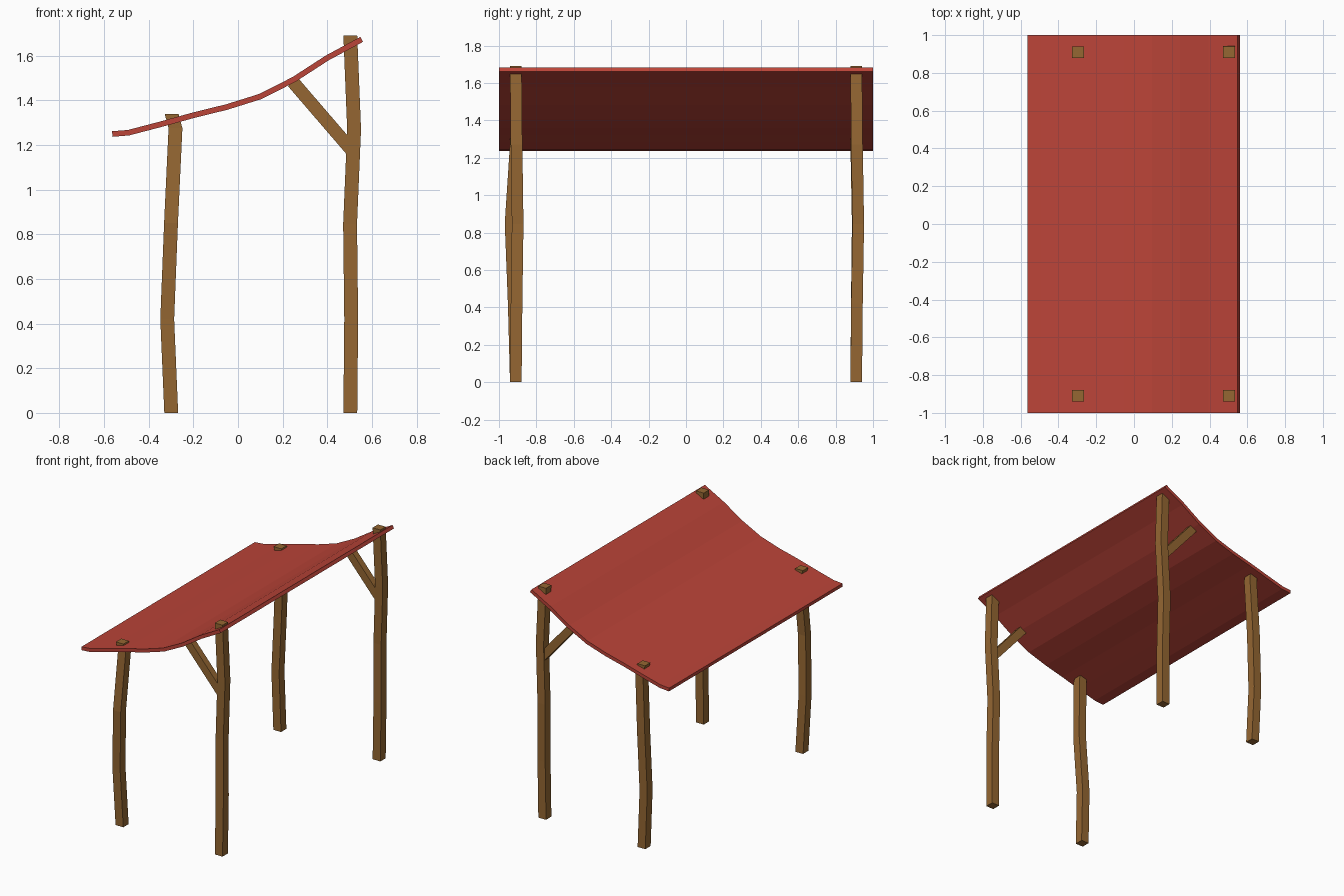
import bpy, bmesh
from mathutils import Vector

if "Cube" in bpy.data.objects:
    bpy.data.objects.remove(bpy.data.objects["Cube"])


def material(name, rgb):
    m = bpy.data.materials.new(name)
    m.diffuse_color = (*rgb, 1)
    m.use_nodes = True
    m.node_tree.nodes["Principled BSDF"].inputs["Base Color"].default_value = m.diffuse_color
    return m


WOOD = material("wood", (0.30, 0.135, 0.032))
RED = material("red_sheet", (0.50, 0.058, 0.040))


def loft(name, rings, mat):
    """Skin a chain of equal-sized point rings and cap both ends."""
    bm = bmesh.new()
    loops = [[bm.verts.new(p) for p in ring] for ring in rings]
    for a, b in zip(loops, loops[1:]):
        n = len(a)
        for i in range(n):
            bm.faces.new((a[i], a[(i + 1) % n], b[(i + 1) % n], b[i]))
    bm.faces.new(loops[0][::-1])
    bm.faces.new(loops[-1])
    bmesh.ops.recalc_face_normals(bm, faces=bm.faces)
    me = bpy.data.meshes.new(name)
    bm.to_mesh(me)
    bm.free()
    me.materials.append(mat)
    ob = bpy.data.objects.new(name, me)
    bpy.context.collection.objects.link(ob)
    return ob


def square(center, u, v):
    c, u, v = Vector(center), Vector(u), Vector(v)
    return [c - u - v, c + u - v, c + u + v, c - u + v]


def post(name, path):
    loft(name, [square(p, (0.031, 0, 0), (0, 0.031, 0)) for p in path], WOOD)


# Sagging roof sheet: curved profile thickened along its normals
profile = [Vector(p) for p in (
    (-0.563, 1.249), (-0.49, 1.255), (-0.345, 1.293), (-0.20, 1.333),
    (-0.05, 1.370), (0.10, 1.417), (0.25, 1.493), (0.40, 1.590), (0.554, 1.673))]
rings = []
for i, p in enumerate(profile):
    t = (profile[min(i + 1, len(profile) - 1)] - profile[max(i - 1, 0)]).normalized()
    n = Vector((-t.y, t.x)) * 0.0125
    a, b = p - n, p + n
    rings.append([(a.x, -1, a.y), (a.x, 1, a.y), (b.x, 1, b.y), (b.x, -1, b.y)])
loft("roof_sheet", rings, RED)

# Crooked posts and braces, with slightly different sideways bends per side
for side, s, low_bend, tall_bend in (("front", -1, -0.028, 0.010),
                                     ("back", 1, 0.008, 0.011)):
    y = 0.91 * s
    post(side + "_short_post", [
        (-0.299, y, 0), (-0.317, y + low_bend * 0.4, 0.42),
        (-0.300, y + low_bend, 0.85), (-0.280, y, 1.275), (-0.297, y, 1.338)])
    post(side + "_tall_post", [
        (0.503, y, 0), (0.507, y + 0.004, 0.42), (0.502, y + tall_bend, 0.845),
        (0.520, y + 0.004, 1.27), (0.503, y, 1.69)])

    # Diagonal brace between tall post and roof
    top, foot = Vector((0.246, y, 1.482)), Vector((0.513, y + 0.004, 1.172))
    d = (foot - top).normalized()
    across = Vector((-d.z, 0, d.x)) * 0.029
    loft(side + "_brace", [square(p, across, (0, 0.024, 0)) for p in (top, foot)], WOOD)
